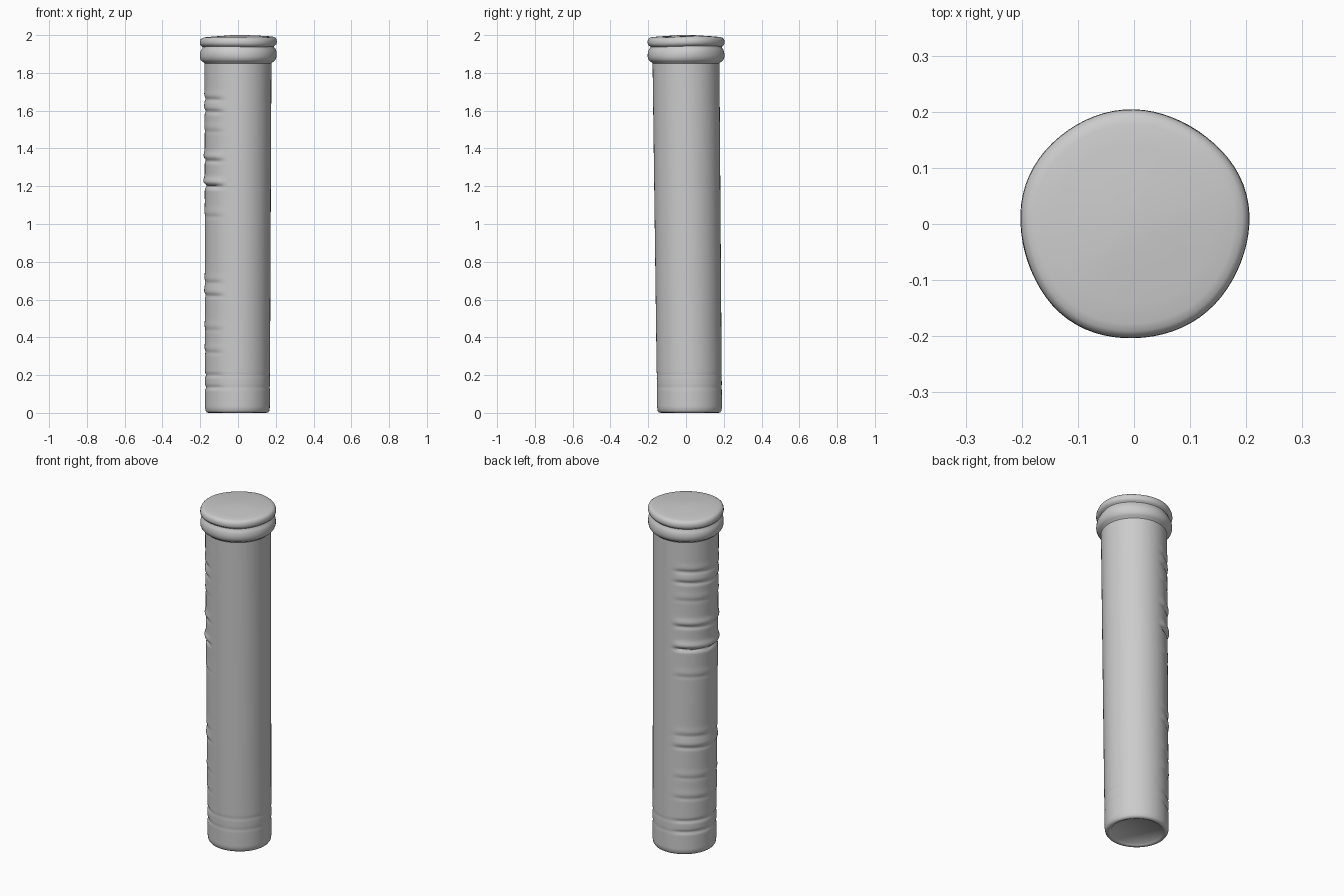
import bpy, bmesh, math

cube = bpy.data.objects.get("Cube")
if cube:
    bpy.data.objects.remove(cube, do_unlink=True)

SEG = 72
stone = bpy.data.materials.new("light grey stone")
stone.use_nodes = True
COLOUR = (0.6, 0.6, 0.6, 1)
stone.diffuse_color = COLOUR
bsdf = stone.node_tree.nodes["Principled BSDF"]
bsdf.inputs["Base Color"].default_value = COLOUR
bsdf.inputs["Roughness"].default_value = 0.8


def lathe(name, rows, shape, cap_bottom=False, cap_top=False):
    """Rings of (radius, height), shaped per point by shape(r, z, angle)."""
    bm = bmesh.new()
    rings = []
    for r, z in rows:
        rings.append([bm.verts.new(shape(r, z, 2 * math.pi * i / SEG)) for i in range(SEG)])
    for a, b in zip(rings, rings[1:]):
        for i in range(SEG):
            j = (i + 1) % SEG
            bm.faces.new((a[i], a[j], b[j], b[i]))
    if cap_bottom:
        bm.faces.new(rings[0][::-1])
    if cap_top:
        bm.faces.new(rings[-1])
    mesh = bpy.data.meshes.new(name)
    bm.to_mesh(mesh)
    bm.free()
    mesh.materials.append(stone)
    obj = bpy.data.objects.new(name, mesh)
    bpy.context.collection.objects.link(obj)
    bpy.ops.object.select_all(action='DESELECT')
    obj.select_set(True)
    bpy.context.view_layer.objects.active = obj
    bpy.ops.object.shade_smooth_by_angle(angle=math.radians(50))
    return obj


def bump(d, width):
    return math.exp(-(d / width) ** 2)


# Worn ridges on the -x side: (height, depth of groove, swell above it)
WEAR = [(1.67, 0.006, 0.002), (1.605, 0.007, 0.003), (1.50, 0.002, 0.002),
        (1.345, 0.007, 0.006), (1.21, 0.013, 0.008), (1.05, 0.002, 0.002),
        (0.70, 0.003, 0.002), (0.63, 0.005, 0.004), (0.45, 0.002, 0.002),
        (0.33, 0.003, 0.002)]
# Grooves near the foot that run most of the way round
FOOT = [(0.20, 0.006), (0.135, 0.006)]


def side_mask(a):
    off = abs(math.degrees(a) - 174)
    return max(0.0, min(1.0, (74 - off) / 16))


def shaft_shape(r, z, a):
    m = side_mask(a)
    tilt = 0.012 * math.sin(a * 1.0 + 0.6)
    for h, depth, swell in WEAR:
        d = z - h - tilt
        r += m * (swell * bump(d - 0.025, 0.02) - depth * bump(d, 0.010))
    for h, depth in FOOT:
        r -= depth * (0.25 + 0.75 * m) * bump(z - h, 0.009)
    cy = 0.019 * (1 - z / 1.85)             # slight lean
    cx = -0.003 * (1 - z / 1.85)
    return (cx + r * math.cos(a), cy + r * math.sin(a), z)


# Shaft with a rounded foot and a shallow hollow underneath
rows = [(0.135, 0.012), (0.142, 0.004), (0.152, 0.0), (0.163, 0.003), (0.169, 0.012), (0.1715, 0.03)]
STEPS = 230
for k in range(1, STEPS + 1):
    z = 0.03 + (1.85 - 0.03) * k / STEPS
    rows.append((0.1715 + 0.0055 * z / 1.85, z))
lathe("column_shaft", rows, shaft_shape, cap_bottom=True)


def capital_shape(r, z, a):
    # gently uneven rings, with the top sagging towards -x
    k = max(0.0, (z - 1.86) / 0.14)
    wob = 0.002 * math.sin(3 * a + 1) + 0.0015 * math.sin(5 * a)
    rr = r + wob * min(1, k * 3)
    x, y = rr * math.cos(a), rr * math.sin(a)
    dz = (0.003 * math.sin(2 * a + 0.5) - 0.005 * max(0, -math.cos(a))) * min(1, k * 3)
    return (x, y, min(2.0, z + dz * r / 0.2))


# Two rounded rings with a groove between, closed by a slightly domed top
capital = [(0.177, 1.85), (0.181, 1.855), (0.192, 1.862), (0.199, 1.872), (0.203, 1.886),
           (0.203, 1.900), (0.201, 1.914), (0.196, 1.926), (0.190, 1.934), (0.189, 1.940),
           (0.195, 1.945), (0.201, 1.950), (0.204, 1.960), (0.203, 1.972), (0.199, 1.982),
           (0.191, 1.988), (0.178, 1.991), (0.14, 1.994), (0.09, 1.997), (0.04, 2.0),
           (0.01, 2.0)]
lathe("column_capital", capital, capital_shape, cap_top=True)
